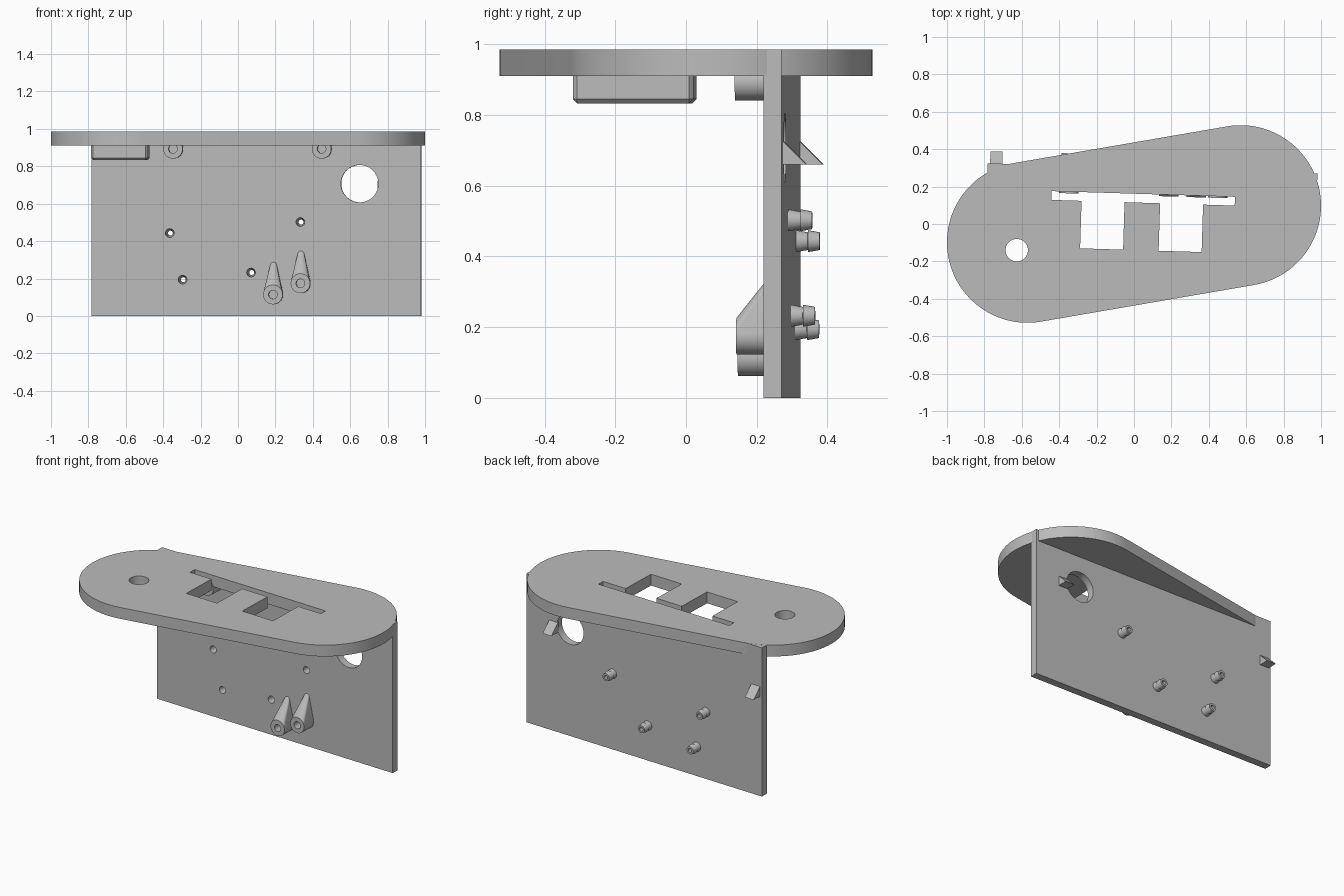
import bpy, bmesh
from math import pi, cos, sin, atan, atan2
from mathutils import Matrix, Vector

if "Cube" in bpy.data.objects:
    bpy.data.objects.remove(bpy.data.objects["Cube"], do_unlink=True)

grey = bpy.data.materials.new("plain grey")
grey.use_nodes = True
grey.diffuse_color = (0.5, 0.5, 0.5, 1)
grey.node_tree.nodes["Principled BSDF"].inputs["Base Color"].default_value = (0.5, 0.5, 0.5, 1)

# The wall and its fittings share a frame turned slightly about z
TURN = Matrix.Rotation(-atan(0.031), 4, 'Z')
FRONT, BACK = 0.25, 0.30
TOP, UNDER = 0.985, 0.91


def finish(name, bm, turned=True):
    bmesh.ops.recalc_face_normals(bm, faces=bm.faces)
    if turned:
        bm.transform(TURN)
    mesh = bpy.data.meshes.new(name)
    bm.to_mesh(mesh)
    bm.free()
    mesh.materials.append(grey)
    obj = bpy.data.objects.new(name, mesh)
    bpy.context.collection.objects.link(obj)
    return obj


def activate(obj):
    bpy.ops.object.select_all(action='DESELECT')
    obj.select_set(True)
    bpy.context.view_layer.objects.active = obj


def prism(name, outline, direction, turned=True):
    bm = bmesh.new()
    face = bm.faces.new([bm.verts.new(p) for p in outline])
    side = bmesh.ops.extrude_face_region(bm, geom=[face])["geom"]
    verts = [v for v in side if isinstance(v, bmesh.types.BMVert)]
    bmesh.ops.translate(bm, verts=verts, vec=direction)
    return finish(name, bm, turned)


def box(name, low, high):
    low, high = Vector(low), Vector(high)
    bm = bmesh.new()
    bmesh.ops.create_cube(bm, size=1)
    bmesh.ops.scale(bm, verts=bm.verts, vec=high - low)
    bmesh.ops.translate(bm, verts=bm.verts, vec=(low + high) / 2)
    return finish(name, bm)


def ring(u, v, z, r, n=40):
    return [(u + r * cos(2 * pi * i / n), v, z + r * sin(2 * pi * i / n)) for i in range(n)]


def lathe(name, u, z, stations):
    """Solid along the wall's normal from (depth, radius) stations."""
    bm = bmesh.new()
    loops = [[bm.verts.new(p) for p in ring(u, v, z, r)] for v, r in stations]
    for a, b in zip(loops, loops[1:]):
        for i in range(len(a)):
            j = (i + 1) % len(a)
            bm.faces.new((a[i], a[j], b[j], b[i]))
    bm.faces.new(loops[0])
    bm.faces.new(loops[-1])
    return finish(name, bm)


def cut(obj, *cutters):
    activate(obj)
    for c in cutters:
        c.hide_render = True
        mod = obj.modifiers.new("cut", 'BOOLEAN')
        mod.operation = 'DIFFERENCE'
        mod.solver = 'EXACT'
        mod.object = c
        bpy.ops.object.modifier_apply(modifier=mod.name)


parts, cutters = [], []

# Slanted rounded top plate
centre, radius = Vector((0.57, 0.098, 0)), 0.43
tilt = atan2(centre.y, centre.x)
outline = []
for sign, start in ((1, -pi / 2), (-1, pi / 2)):
    for i in range(49):
        a = tilt + start + pi * i / 48
        outline.append((sign * centre.x + radius * cos(a), sign * centre.y + radius * sin(a), UNDER))
top_plate = prism("top_plate", outline, (0, 0, TOP - UNDER), turned=False)

# Slot with two windows, cut as one outline
slot = [(-0.445, 0.162), (-0.445, 0.115), (-0.284, 0.115), (-0.284, -0.139),
        (-0.054, -0.139), (-0.054, 0.115), (0.136, 0.115), (0.136, -0.139),
        (0.366, -0.139), (0.366, 0.115), (0.535, 0.115), (0.535, 0.162)]
slot_cutter = prism("slot_cutter", [(u, v, 0.8) for u, v in slot], (0, 0, 0.4))
button_hole = [(-0.627 + 0.06 * cos(pi * i / 24), -0.14 + 0.06 * sin(pi * i / 24), 0.7) for i in range(48)]
button_cutter = prism("button_cutter", button_hole, (0, 0, 0.5), turned=False)
cut(top_plate, slot_cutter, button_cutter)

# Bevelled block under the plate
block = box("under_block", (-0.776, -0.335, 0.833), (-0.472, 0.006, 0.95))
activate(block)
bevel = block.modifiers.new("bevel", 'BEVEL')
bevel.width = 0.012
bevel.segments = 1
bpy.ops.object.modifier_apply(modifier=bevel.name)
cut(block, button_cutter)
cutters += [slot_cutter, button_cutter]

# Upright wall with a large round opening
wall = box("wall", (-0.792, FRONT, 0), (0.972, BACK, TOP - 0.0005))
opening = lathe("opening_cutter", 0.643, 0.707, [(0.1, 0.1), (0.5, 0.1)])
cut(wall, opening)
cutters.append(opening)
parts += [top_plate, block, wall]

# Barbed hollow pegs on the back
for i, (u, z) in enumerate([(-0.373, 0.443), (-0.304, 0.194), (0.062, 0.232), (0.326, 0.502)]):
    peg = lathe(f"barbed_peg_{i + 1}", u, z, [(BACK - 0.01, 0.031), (BACK, 0.031), (BACK + 0.033, 0.025),
                                              (BACK + 0.034, 0.031), (BACK + 0.067, 0.025)])
    bore = lathe("bore_cutter", u, z, [(FRONT - 0.02, 0.025), (BACK + 0.09, 0.011)])
    cut(wall, bore)
    cut(peg, bore)
    parts.append(peg)
    cutters.append(bore)

# Wedge hooks on the back
for i, u in enumerate((-0.779, 0.736)):
    profile = [(u, BACK - 0.01, 0.66), (u, BACK + 0.065, 0.66), (u, BACK, 0.725), (u, BACK - 0.01, 0.725)]
    parts.append(prism(f"hook_{i + 1}", profile, (0.065, 0, 0)))

# Screw posts on the front: two braced ones low, two plain ones under the plate
POST = 0.153
posts = [("braced_post_1", 0.182, 0.114, True), ("braced_post_2", 0.329, 0.174, True),
         ("upper_post_1", -0.353, 0.893, False), ("upper_post_2", 0.442, 0.893, False)]
for name, u, z, braced in posts:
    if braced:
        bm = bmesh.new()
        points = ring(u, POST, z, 0.052) + ring(u, FRONT + 0.01, z, 0.052) + ring(u, FRONT + 0.01, z + 0.172, 0.014)
        for p in points:
            bm.verts.new(p)
        bmesh.ops.convex_hull(bm, input=bm.verts)
        bmesh.ops.dissolve_limit(bm, angle_limit=0.01, verts=bm.verts, edges=bm.edges)
        post = finish(name, bm)
    else:
        post = lathe(name, u, z, [(POST, 0.052), (FRONT + 0.01, 0.052)])
    bore = lathe("screw_cutter", u, z, [(POST - 0.05, 0.023), (FRONT - 0.01, 0.023)])
    cut(post, bore)
    parts.append(post)
    cutters.append(bore)

for c in cutters:
    bpy.data.objects.remove(c, do_unlink=True)
for obj in parts:
    activate(obj)
    bpy.ops.object.shade_smooth_by_angle(angle=0.5)
